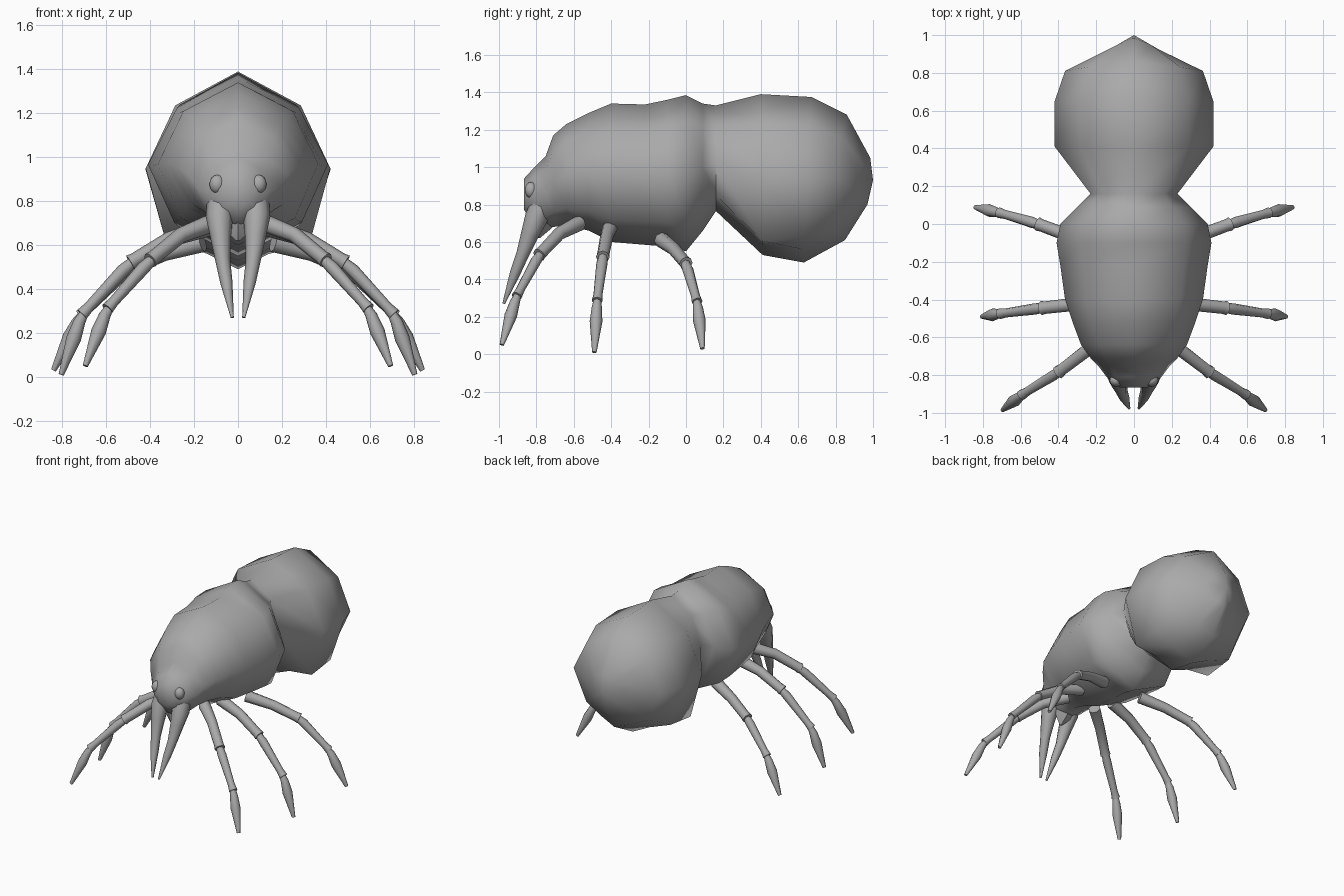
import bpy, bmesh, math
from mathutils import Vector

if "Cube" in bpy.data.objects:
    bpy.data.objects.remove(bpy.data.objects["Cube"])

grey = bpy.data.materials.new("matte_grey")
grey.diffuse_color = (0.40, 0.40, 0.40, 1)
grey.use_nodes = True
grey.node_tree.nodes["Principled BSDF"].inputs["Base Color"].default_value = grey.diffuse_color


def finish(name, bm, angle, mirror=False):
    bmesh.ops.recalc_face_normals(bm, faces=bm.faces)
    me = bpy.data.meshes.new(name)
    bm.to_mesh(me)
    bm.free()
    ob = bpy.data.objects.new(name, me)
    bpy.context.collection.objects.link(ob)
    me.materials.append(grey)
    bpy.ops.object.select_all(action='DESELECT')
    ob.select_set(True)
    bpy.context.view_layer.objects.active = ob
    bpy.ops.object.shade_smooth_by_angle(angle=math.radians(angle))
    if mirror:
        ob.modifiers.new("mirror", 'MIRROR')
    return ob


def loft(bm, rings):
    """Skin a list of equal-length point rings and cap both ends."""
    vs = [[bm.verts.new(p) for p in r] for r in rings]
    n = len(vs[0])
    for a, b in zip(vs, vs[1:]):
        for i in range(n):
            j = (i + 1) % n
            bm.faces.new((a[i], a[j], b[j], b[i]))
    for r in (vs[0], vs[-1]):
        c = sum((v.co for v in r), Vector()) / n
        cv = bm.verts.new(c)
        for i in range(n):
            bm.faces.new((r[i], r[(i + 1) % n], cv))


def tube(name, path, radii, sides=8):
    """Tapered limb along a path, mirrored to the other side."""
    bm = bmesh.new()
    pts = [Vector(p) for p in path]
    rings = []
    for i, p in enumerate(pts):
        t = (pts[min(i + 1, len(pts) - 1)] - pts[max(i - 1, 0)]).normalized()
        u = t.cross(Vector((0, 1, 0))).normalized()
        w = t.cross(u)
        rings.append([p + (u * math.cos(a) + w * math.sin(a)) * radii[i]
                      for a in (2 * math.pi * k / sides for k in range(sides))])
    loft(bm, rings)
    return finish(name, bm, 60, True)


def body_ring(top, side, bottom, low=None, flank=None):
    """Ten-sided ring from top (y, z), side (x, y, z) and bottom (y, z);
    low and flank override the two points under each side."""
    (ty, tz), (w, sy, sz), (by, bz) = top, side, bottom
    upper = (w * 0.68, sy + (ty - sy) * 0.4, sz + (tz - sz) * 0.65)
    flank = flank or (w * 0.71, sy + (by - sy) * 0.4, sz + (bz - sz) * 0.67)
    low = low or (w * 0.355, (flank[1] + by) / 2, (flank[2] + bz) / 2)
    right = [upper, (w, sy, sz), flank, low]
    left = [(-x, y, z) for x, y, z in reversed(right)]
    return [(0, ty, tz)] + right + [(0, by, bz)] + left


# Head, thorax and waist: y, top z, bottom z, half width
sections = [(-0.865, 0.94, 0.77, 0.075), (-0.81, 1.00, 0.69, 0.145),
            (-0.75, 1.06, 0.67, 0.19), (-0.71, 1.17, 0.68, 0.23),
            (-0.64, 1.23, 0.69, 0.28), (-0.52, 1.29, 0.66, 0.325),
            (-0.40, 1.34, 0.60, 0.365), (-0.22, 1.335, 0.585, 0.39),
            (-0.10, 1.36, 0.575, 0.41), (0.00, 1.385, 0.55, 0.39),
            (0.09, 1.34, 0.66, 0.30)]
rings = [body_ring((y, t), (w, y, (t + b) / 2), (y, b)) for y, t, b, w in sections]

# Abdomen with flared lower flanks and a keel, ending in a rounded rear
rings += [body_ring((0.16, 1.33), (0.23, 0.16, 1.02), (0.16, 0.765)),
          body_ring((0.40, 1.39), (0.42, 0.41, 0.95), (0.41, 0.53),
                    (0.14, 0.41, 0.585), (0.325, 0.41, 0.605)),
          body_ring((0.67, 1.375), (0.42, 0.65, 0.94), (0.63, 0.49),
                    (0.14, 0.63, 0.56), (0.32, 0.64, 0.63)),
          body_ring((0.86, 1.28), (0.365, 0.81, 0.94), (0.85, 0.61),
                    (0.13, 0.83, 0.655), (0.26, 0.81, 0.715)),
          body_ring((0.985, 1.05), (0.13, 0.925, 0.94), (0.97, 0.80))]
bm = bmesh.new()
loft(bm, rings)
for v in bm.verts:              # pull the rear centre out to the tip
    if v.co.y > 0.93 and abs(v.co.x) < 0.001 and 0.86 < v.co.z < 1.0:
        v.co = (0, 1.0, 0.93)
finish("body", bm, 75)

# Eyes
bm = bmesh.new()
bmesh.ops.create_uvsphere(bm, u_segments=12, v_segments=8, radius=1)
for v in bm.verts:
    v.co = Vector((0.094 + v.co.x * 0.036, -0.828 + v.co.y * 0.034, 0.877 + v.co.z * 0.043))
finish("eyes", bm, 60, True)

# Mandibles
tube("mandibles",
     [(0.08, -0.76, 0.82), (0.085, -0.80, 0.73), (0.079, -0.835, 0.64),
      (0.069, -0.875, 0.53), (0.053, -0.915, 0.43), (0.026, -0.975, 0.27)],
     [0.06, 0.062, 0.048, 0.034, 0.028, 0.007])

# Lower mouth point
bm = bmesh.new()
loft(bm, [[(x * s, -0.74 + y * s - d, z) for x, y in
           ((0.10, 0), (0, 0.08), (-0.10, 0), (0, -0.08))]
          for s, d, z in ((1, 0, 0.74), (0.6, 0.03, 0.67), (0.1, 0.05, 0.62))])
finish("mouth", bm, 40)


# Legs: hip, knee, ankle, foot and how far the thigh bows upward
legs = {"front": [(0.12, -0.57, 0.70), (0.40, -0.785, 0.53), (0.595, -0.905, 0.31), (0.695, -0.985, 0.05), 0.03],
        "middle": [(0.14, -0.405, 0.68), (0.49, -0.445, 0.52), (0.71, -0.475, 0.285), (0.805, -0.49, 0.01), 0.025],
        "rear": [(0.16, -0.13, 0.61), (0.51, 0.00, 0.485), (0.715, 0.06, 0.28), (0.84, 0.088, 0.03), 0.015]}
for name, (*joints, bow) in legs.items():
    hip, knee, ankle, foot = map(Vector, joints)
    bend = hip.lerp(knee, 0.5) + Vector((0, 0, bow))
    tube(name + "_thigh", [hip, bend, knee.lerp(bend, 0.12), knee],
         [0.042, 0.035, 0.033, 0.037])
    tube(name + "_shin", [knee.lerp(hip, 0.05), knee.lerp(ankle, 0.15),
                          knee.lerp(ankle, 0.85), ankle],
         [0.024, 0.03, 0.024, 0.029])
    tube(name + "_foot", [ankle.lerp(knee, 0.08), ankle.lerp(foot, 0.12),
                          ankle.lerp(foot, 0.4), foot],
         [0.018, 0.027, 0.034, 0.012])
